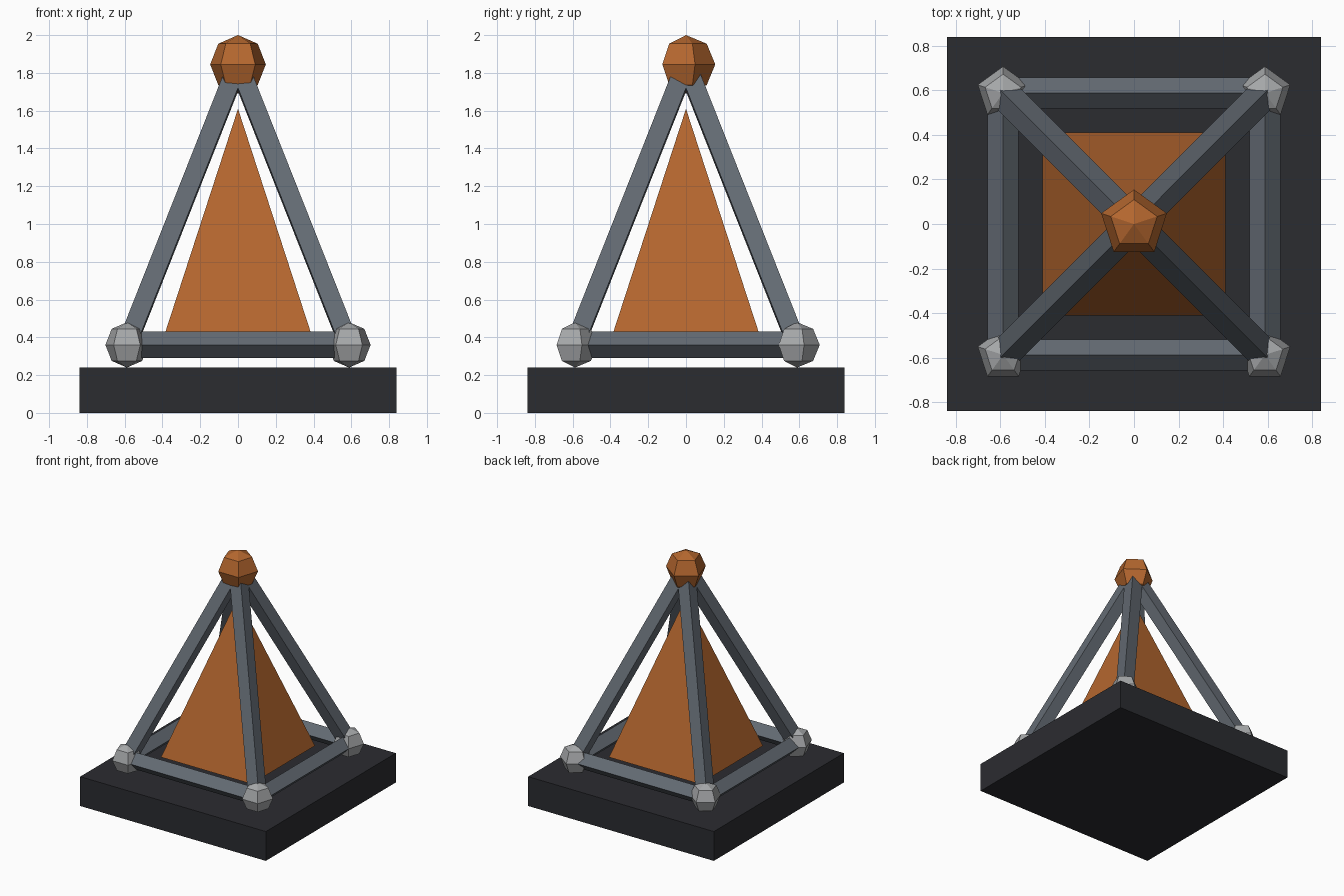
import bpy, bmesh, math
from mathutils import Vector, Matrix

if "Cube" in bpy.data.objects:
    bpy.data.objects.remove(bpy.data.objects["Cube"])


def material(name, rgb):
    m = bpy.data.materials.new(name)
    m.diffuse_color = (*rgb, 1)
    m.use_nodes = True
    m.node_tree.nodes["Principled BSDF"].inputs["Base Color"].default_value = m.diffuse_color
    return m


DARK = material("dark_base", (0.024, 0.025, 0.030))
STEEL = material("steel", (0.125, 0.145, 0.170))
SILVER = material("silver", (0.38, 0.39, 0.40))
COPPER = material("copper", (0.46, 0.135, 0.028))


def add(name, bm, mat):
    bmesh.ops.recalc_face_normals(bm, faces=bm.faces)
    me = bpy.data.meshes.new(name)
    bm.to_mesh(me)
    bm.free()
    me.materials.append(mat)
    ob = bpy.data.objects.new(name, me)
    bpy.context.collection.objects.link(ob)
    return ob


def bar(name, a, b, r=0.07):
    """Four-sided rod with one ridge facing upwards."""
    a, b = Vector(a), Vector(b)
    d = (b - a).normalized()
    side = d.cross(Vector((0, 0, 1))).normalized()
    up = side.cross(d)
    rot = Matrix((side, up, d)).transposed().to_4x4()
    bm = bmesh.new()
    bmesh.ops.create_cone(bm, cap_ends=True, segments=4, radius1=r, radius2=r,
                          depth=(b - a).length,
                          matrix=Matrix.Translation((a + b) / 2) @ rot)
    add(name, bm, STEEL)


def ball(name, c, r, mat):
    """Coarse five-segment sphere."""
    bm = bmesh.new()
    bmesh.ops.create_uvsphere(bm, u_segments=5, v_segments=4, radius=r,
                              matrix=Matrix.Translation(c))
    add(name, bm, mat)


# Plinth
bm = bmesh.new()
bmesh.ops.create_cube(bm, size=1, matrix=Matrix.Translation((0, 0, 0.12))
                      @ Matrix.Diagonal((1.68, 1.68, 0.24, 1)))
add("plinth", bm, DARK)

# Inner pyramid
bm = bmesh.new()
bmesh.ops.create_cone(bm, cap_ends=True, segments=4, radius1=0.41 * math.sqrt(2),
                      radius2=0, depth=1.26, matrix=Matrix.Translation((0, 0, 0.98))
                      @ Matrix.Rotation(math.pi / 4, 4, 'Z'))
bmesh.ops.remove_doubles(bm, verts=bm.verts, dist=1e-4)
add("inner_pyramid", bm, COPPER)

# Frame: bottom rails, slanted struts and corner joints
S, Z, APEX = 0.588, 0.36, (0, 0, 1.845)
corners = [(-S, -S, Z), (S, -S, Z), (S, S, Z), (-S, S, Z)]
for i, c in enumerate(corners):
    bar(f"bottom_rail_{i + 1}", c, corners[(i + 1) % 4])
    bar(f"strut_{i + 1}", c, APEX)
    ball(f"corner_joint_{i + 1}", c, 0.12, SILVER)

# Top finial
ball("finial", APEX, 0.155, COPPER)
